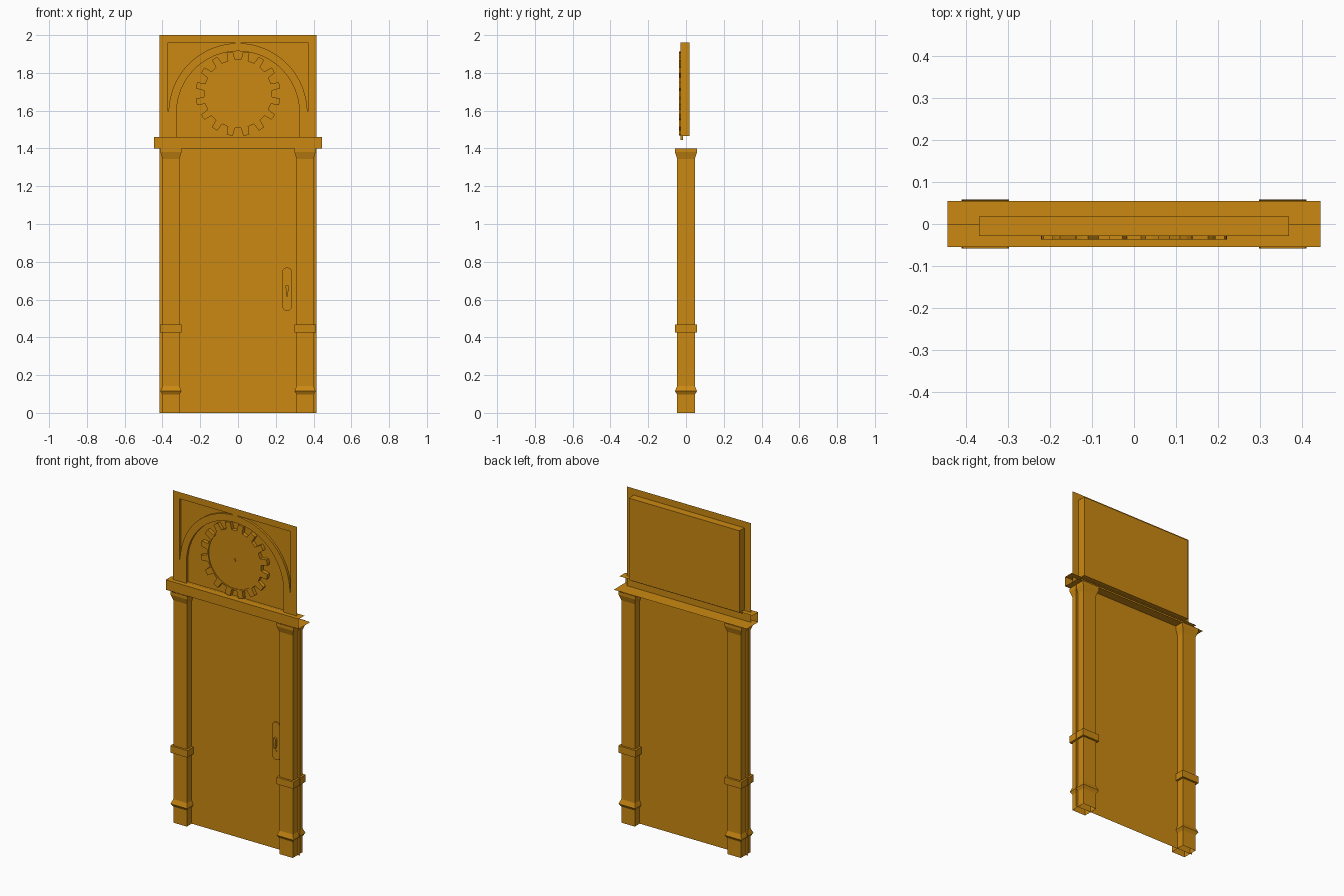
import bpy, bmesh
from math import sin, cos, pi, radians

cube = bpy.data.objects.get("Cube")
if cube:
    bpy.data.objects.remove(cube)

# Single ochre material
ochre = bpy.data.materials.new("ochre")
ochre.use_nodes = True
COLOUR = (0.60, 0.25, 0.006, 1)
ochre.diffuse_color = COLOUR
ochre.node_tree.nodes["Principled BSDF"].inputs["Base Color"].default_value = COLOUR


def finish(name, bm, normals=True):
    if normals:
        bmesh.ops.recalc_face_normals(bm, faces=bm.faces)
    mesh = bpy.data.meshes.new(name)
    bm.to_mesh(mesh)
    bm.free()
    mesh.materials.append(ochre)
    obj = bpy.data.objects.new(name, mesh)
    bpy.context.collection.objects.link(obj)
    return obj


def box(name, x0, x1, y0, y1, z0, z1):
    bm = bmesh.new()
    bmesh.ops.create_cube(bm, size=1)
    for v in bm.verts:
        v.co = (x1 if v.co.x > 0 else x0, y1 if v.co.y > 0 else y0, z1 if v.co.z > 0 else z0)
    return finish(name, bm)


def panel(name, pts, y):
    """Flat sheet facing the front."""
    bm = bmesh.new()
    f = bm.faces.new([bm.verts.new((x, y, z)) for x, z in pts])
    f.normal_update()
    if f.normal.y > 0:
        f.normal_flip()
    return finish(name, bm, False)


def relief(name, loops, y, backs):
    """Front sheet bounded by loops (outer first); each loop with a back depth gets walls."""
    bm = bmesh.new()
    edges, rings = [], []
    for pts in loops:
        vs = [bm.verts.new((x, y, z)) for x, z in pts]
        edges += [bm.edges.new((vs[i - 1], vs[i])) for i in range(len(vs))]
        rings.append(vs)
    bmesh.ops.triangle_fill(bm, edges=edges, use_beauty=True, normal=(0, -1, 0))
    for vs, back in zip(rings, backs):
        if back is not None:
            ws = [bm.verts.new((v.co.x, back, v.co.z)) for v in vs]
            for i in range(len(vs)):
                bm.faces.new((vs[i - 1], vs[i], ws[i], ws[i - 1]))
    return finish(name, bm)


def arc(r, cz, a0, a1, n, cx=0):
    return [(cx + r * cos(radians(a0 + (a1 - a0) * i / n)),
             cz + r * sin(radians(a0 + (a1 - a0) * i / n))) for i in range(n + 1)]


def rect(x, z0, z1):
    return [(-x, z0), (x, z0), (x, z1), (-x, z1)]


# Door leaf
panel("door_leaf", rect(0.415, 0, 1.4), 0)

# Upper frame with sunken spandrels and arch
FACE, SUNK, SPRING = -0.029, -0.015, 1.59
spandrel = arc(0.367, SPRING, 180, 92.5, 24) + [(-0.016, 1.96), (-0.37, 1.96)]
spandrel[0] = (-0.37, SPRING)
mirrored = [(-x, z) for x, z in spandrel]
arch = [(-0.325, 1.445), (0.325, 1.445)] + arc(0.325, SPRING, 0, 180, 40)
relief("upper_frame", [rect(0.415, 1.4, 2), spandrel, mirrored, arch], FACE,
       [None, SUNK, SUNK, SUNK])
panel("recess_back", rect(0.37, 1.445, 1.96), SUNK)

# Shallow casing behind the upper frame, open to the front
casing = bmesh.new()
bmesh.ops.create_cube(casing, size=1)
for v in casing.verts:
    v.co = (0.37 * 2 * v.co.x, 0.018 if v.co.y > 0 else FACE, 1.96 if v.co.z > 0 else 1.465)
casing.normal_update()
bmesh.ops.delete(casing, geom=[f for f in casing.faces if f.normal.y < -0.5], context="FACES")
finish("rear_casing", casing, False)

# Gear with dished face
TEETH, GEAR_Z = 16, 1.69
gear = []
for i in range(TEETH):
    mid = 2 * pi * (i + 0.5) / TEETH
    for r, off in ((0.182, -0.105), (0.224, -0.075), (0.225, 0), (0.224, 0.075), (0.182, 0.105)):
        gear.append((r * cos(mid + off), GEAR_Z + r * sin(mid + off)))
dish = arc(0.173, GEAR_Z, 0, 360, 48)[:-1]
relief("gear", [gear, dish], -0.037, [SUNK, -0.032])
panel("gear_dish", dish, -0.032)
relief("gear_pin", [arc(0.008, GEAR_Z, 0, 360, 12)[:-1]], -0.037, [-0.032])

# Lintel: open-ended folded sheet
bm = bmesh.new()
section = [(0, 1.46), (-0.055, 1.46), (-0.055, 1.4), (0, 1.4), (0.055, 1.4)]
rows = [[bm.verts.new((x, y, z)) for x in (-0.445, 0.445)] for y, z in section]
for a, b in zip(rows, rows[1:]):
    bm.faces.new((a[0], b[0], b[1], a[1]))
finish("lintel", bm, False)

# Columns with base moulding, band and capital
PROFILE = [(0, 0), (0.097, 0), (0.115, 0.011), (0.142, 0), (1.345, 0), (1.38, 0.011), (1.4, 0.011)]
for side, label in ((1, "left"), (-1, "right")):
    bm = bmesh.new()
    rings = []
    for z, o in PROFILE:
        corners = ((0.31 - o, -0.047 - o), (0.4 + o, -0.047 - o),
                   (0.4 + o, 0.047 + o), (0.31 - o, 0.047 + o))
        rings.append([bm.verts.new((side * x, y, z)) for x, y in corners])
    for a, b in zip(rings, rings[1:]):
        for i in range(4):
            bm.faces.new((a[i - 1], a[i], b[i], b[i - 1]))
    finish(label + "_column", bm)
    xs = sorted((side * 0.298, side * 0.412))
    box(label + "_column_band", xs[0], xs[1], -0.059, 0.059, 0.425, 0.467)

# Handle plate, lever and lock
HX = 0.26
plate = arc(0.026, 0.744, 0, 180, 12, HX) + arc(0.026, 0.566, 180, 360, 12, HX)
relief("handle_plate", [plate], -0.008, [-0.001])
lever = arc(0.008, 0.67, 0, 180, 8, HX) + [(HX - 0.004, 0.615), (HX + 0.004, 0.615)]
relief("handle_lever", [lever], -0.025, [-0.008])
relief("handle_lock", [arc(0.006, 0.595, 0, 360, 12, HX)[:-1]], -0.012, [-0.008])
